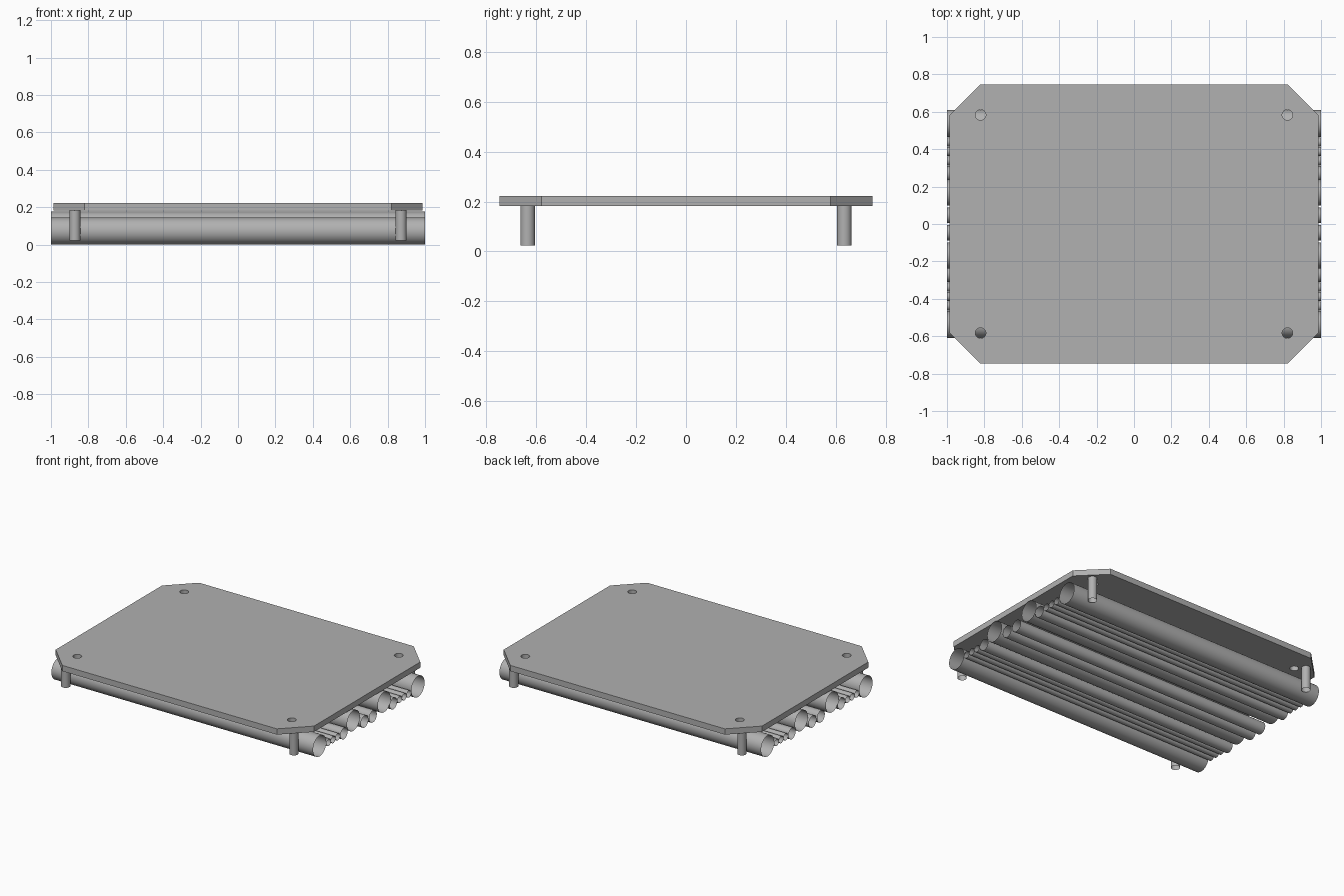
import bpy
from math import cos, sin, pi

if "Cube" in bpy.data.objects:
    bpy.data.objects.remove(bpy.data.objects["Cube"])

# Dark grey shared by all parts
GREY = bpy.data.materials.new("dark_grey")
GREY.diffuse_color = (0.44, 0.44, 0.44, 1)
GREY.use_nodes = True
GREY.node_tree.nodes["Principled BSDF"].inputs["Base Color"].default_value = GREY.diffuse_color


def tube(name, radius, length, location, along_x=False):
    # open-ended thin tube
    bpy.ops.mesh.primitive_cylinder_add(
        vertices=32, radius=radius, depth=length, end_fill_type='NOTHING',
        location=location, rotation=(0, pi / 2 if along_x else 0, 0))
    ob = bpy.context.object
    ob.name = name
    ob.data.materials.append(GREY)
    bpy.ops.object.shade_smooth_by_angle()
    return ob


def add_outline(curve, points):
    spline = curve.splines.new('POLY')
    spline.points.add(len(points) - 1)
    for p, (x, y) in zip(spline.points, points):
        p.co = (x, y, 0, 1)
    spline.use_cyclic_u = True


# Cover plate: chamfered rectangle with four through holes
W, D, C = 0.987, 0.747, 0.167
Z0, Z1 = 0.182, 0.222
curve = bpy.data.curves.new("cover_plate", 'CURVE')
curve.dimensions = '2D'
curve.fill_mode = 'BOTH'
curve.extrude = (Z1 - Z0) / 2
add_outline(curve, [(W, -D + C), (W, D - C), (W - C, D), (-W + C, D),
                    (-W, D - C), (-W, -D + C), (-W + C, -D), (W - C, -D)])
for sx in (-1, 1):
    for sy in (-1, 1):
        add_outline(curve, [(sx * 0.82 + 0.028 * cos(i * pi / 16),
                             sy * 0.583 + 0.028 * sin(i * pi / 16))
                            for i in range(32)])
curve.materials.append(GREY)
plate = bpy.data.objects.new("cover_plate", curve)
plate.location.z = (Z0 + Z1) / 2
bpy.context.collection.objects.link(plate)
bpy.context.view_layer.objects.active = plate
plate.select_set(True)
bpy.ops.object.convert(target='MESH')
bpy.ops.object.shade_flat()

# Support pins below the plate corners
for sx in (-1, 1):
    for sy in (-1, 1):
        tube("support_pin", 0.029, Z0 - 0.023,
             (sx * 0.872, sy * 0.635, (Z0 + 0.023) / 2))

# Pipe bundle: (name, y, z, radius), mirrored front to back
PIPES = [
    ("outer_pipe", 0.537, 0.072, 0.072),
    ("upper_pipe", 0.168, 0.106, 0.070),
    ("centre_pipe", 0.046, 0.053, 0.041),
    ("medium_pipe", 0.270, 0.056, 0.039),
    ("small_pipe", 0.338, 0.058, 0.024),
    ("small_pipe", 0.388, 0.058, 0.024),
    ("small_pipe", 0.438, 0.058, 0.024),
]
for name, y, z, r in PIPES:
    for s in (-1, 1):
        tube(name, r, 2.0, (0, s * y, z), along_x=True)
